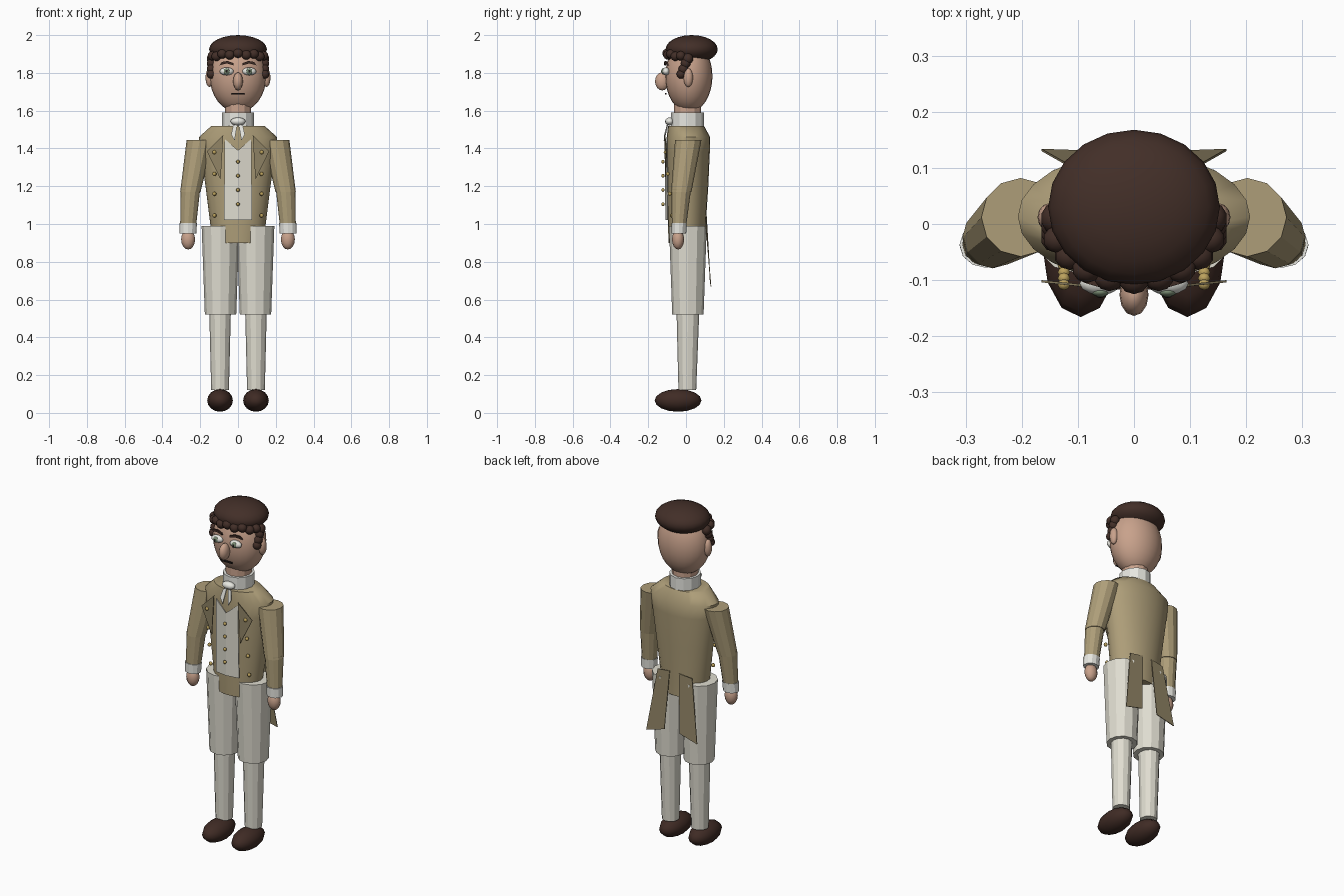
import bpy, bmesh, math
from mathutils import Vector

if "Cube" in bpy.data.objects:
    bpy.data.objects.remove(bpy.data.objects["Cube"])


def mat(name, r, g, b):
    m = bpy.data.materials.new(name)
    m.diffuse_color = (r, g, b, 1)
    m.use_nodes = True
    m.node_tree.nodes["Principled BSDF"].inputs["Base Color"].default_value = m.diffuse_color
    return m


COAT = mat("tan_coat", .42, .34, .19)
TRIM = mat("dark_tan", .28, .23, .13)
CREAM = mat("cream_cloth", .74, .72, .63)
WHITE = mat("white_linen", .8, .8, .75)
SKIN = mat("skin", .58, .36, .26)
HAIR = mat("brown_hair", .055, .028, .021)
LEATHER = mat("shoe_leather", .05, .024, .018)
GOLD = mat("gold", .5, .36, .11)
IRIS = mat("grey_green", .2, .27, .18)
DARK = mat("near_black", .015, .01, .01)


def finish(name, bm, material, smooth=None):
    bmesh.ops.recalc_face_normals(bm, faces=bm.faces)
    me = bpy.data.meshes.new(name)
    bm.to_mesh(me)
    bm.free()
    ob = bpy.data.objects.new(name, me)
    bpy.context.collection.objects.link(ob)
    me.materials.append(material)
    if smooth:
        bpy.ops.object.select_all(action='DESELECT')
        ob.select_set(True)
        bpy.context.view_layer.objects.active = ob
        bpy.ops.object.shade_smooth_by_angle(angle=math.radians(smooth))
    return ob


def loft(name, rings, material, n=12, smooth=None):
    """Capped tube through elliptical rings (x, y, z, rx, ry)."""
    bm = bmesh.new()
    loops = []
    for x, y, z, rx, ry in rings:
        loops.append([bm.verts.new((x + rx * math.cos(2 * math.pi * i / n),
                                    y + ry * math.sin(2 * math.pi * i / n), z))
                      for i in range(n)])
    for a, b in zip(loops, loops[1:]):
        for i in range(n):
            bm.faces.new((a[i], a[(i + 1) % n], b[(i + 1) % n], b[i]))
    bm.faces.new(loops[0])
    bm.faces.new(loops[-1])
    return finish(name, bm, material, smooth)


def ball(name, centre, radii, material, segs=16, rings=10):
    bm = bmesh.new()
    bmesh.ops.create_uvsphere(bm, u_segments=segs, v_segments=rings, radius=1)
    for v in bm.verts:
        v.co = Vector(centre) + Vector([a * b for a, b in zip(v.co, radii)])
    return finish(name, bm, material, 60)


def plate(name, pts, material, thick=.004):
    """Thin panel; the outline is thickened along y."""
    bm = bmesh.new()
    front = [bm.verts.new(p) for p in pts]
    back = [bm.verts.new((x, y + thick, z)) for x, y, z in pts]
    bm.faces.new(front)
    bm.faces.new(back[::-1])
    for i in range(len(pts)):
        j = (i + 1) % len(pts)
        bm.faces.new((front[i], front[j], back[j], back[i]))
    return finish(name, bm, material)


# Torso, collar, neck, head and hair on the centre line
loft("coat_body", [(0, .005, .90, .13, .098), (0, .005, 1.0, .147, .1),
                   (0, .01, 1.2, .172, .108), (0, .012, 1.38, .198, .114),
                   (0, .013, 1.46, .207, .115), (0, 0, 1.52, .14, .095)],
     COAT, 24, 50)
loft("collar", [(0, .008, 1.50, .084, .087), (0, .008, 1.59, .084, .087)], WHITE)
loft("neck", [(0, .008, 1.55, .07, .072), (0, .008, 1.64, .07, .072)], SKIN)
ball("head", (0, .015, 1.782), (.15, .125, .19), SKIN, 24, 16)
ball("hair_cap", (0, .03, 1.925), (.153, .138, .075), HAIR, 20, 12)
ball("nose", (0, -.126, 1.755), (.026, .038, .048), SKIN, 12, 8)
ball("cravat_knot", (0, -.087, 1.543), (.04, .024, .021), WHITE, 12, 8)
plate("mouth", [(-.037, -.11, 1.686), (.037, -.11, 1.686),
                (.035, -.11, 1.694), (-.035, -.11, 1.694)], DARK, .008)

# Forehead curls
for i in range(9):
    t = math.radians(-72 + 18 * i)
    ball("curl", (.142 * math.sin(t), .005 - .105 * math.cos(t),
                  1.88 + .02 * math.cos(t) + .004 * (-1) ** i),
         (.027, .025, .025), HAIR, 10, 8)

# Waistcoat buttons
for z in (1.33, 1.255, 1.18, 1.105):
    ball("waistcoat_button", (0, -.122, z), (.01, .009, .01), GOLD, 8, 6)

# Everything mirrored left and right
for s in (-1, 1):
    # legs and shoes
    ball("shoe", (s * .095, -.042, .066), (.068, .124, .06), LEATHER, 12, 8)
    loft("stocking", [(s * .095, .007, .12, .047, .047),
                      (s * .095, .01, .53, .057, .06)], CREAM)
    loft("breeches_leg", [(s * .0925, .01, .52, .083, .083),
                          (s * .0925, .01, .99, .1, .1)], CREAM)
    # arms
    loft("upper_sleeve", [(s * .252, -.025, 1.17, .054, .054),
                          (s * .202, .012, 1.445, .07, .07)], COAT)
    loft("lower_sleeve", [(s * .264, -.037, .99, .042, .038),
                          (s * .252, -.025, 1.185, .052, .052)], COAT)
    loft("cuff", [(s * .266, -.038, .95, .045, .039),
                  (s * .264, -.037, 1.005, .047, .041)], WHITE)
    ball("hand", (s * .264, -.042, .918), (.037, .032, .053), SKIN, 12, 8)
    # waistcoat half with a crease down the middle and a V neck
    plate("waistcoat_half", [(0, -.109, 1.02), (s * .075, -.098, 1.02),
                             (s * .07, -.102, 1.45), (0, -.113, 1.39)], CREAM)
    # lapel, coat tail, cravat end
    plate("lapel", [(s * .078, -.113, 1.47), (s * .165, -.104, 1.385),
                    (s * .092, -.112, 1.235)], TRIM)
    plate("coat_tail", [(s * .03, .106, 1.04), (s * .112, .1, 1.03),
                        (s * .165, .13, .67), (s * .05, .126, .70)], TRIM)
    plate("cravat_end", [(s * .004, -.1, 1.53), (s * .026, -.1, 1.52),
                         (s * .036, -.115, 1.475), (s * .018, -.118, 1.44)], WHITE)
    for z in (1.38, 1.265, 1.16, 1.045):
        ball("coat_button", (s * .125, -.07 - .04 * (z - 1.0) / .4, z),
             (.011, .01, .011), GOLD, 8, 6)
    # face
    ball("ear", (s * .151, .012, 1.775), (.021, .025, .05), SKIN, 12, 8)
    ball("eye", (s * .06, -.106, 1.808), (.037, .02, .021), WHITE, 12, 8)
    ball("iris", (s * .06, -.121, 1.808), (.016, .009, .017), IRIS, 12, 8)
    ball("pupil", (s * .06, -.127, 1.808), (.007, .005, .008), DARK, 8, 6)
    plate("eyebrow", [(s * .024, -.115, 1.84), (s * .06, -.113, 1.85),
                      (s * .098, -.1, 1.84), (s * .085, -.106, 1.858),
                      (s * .055, -.114, 1.863), (s * .025, -.117, 1.852)],
          HAIR, .009)
    # sideburn
    for y, z, r in ((.01, 1.875, .028), (-.002, 1.85, .026),
                    (-.014, 1.82, .026), (-.026, 1.793, .024)):
        ball("sideburn_curl", (s * .142, y, z), (.024, r, r), HAIR, 10, 8)
